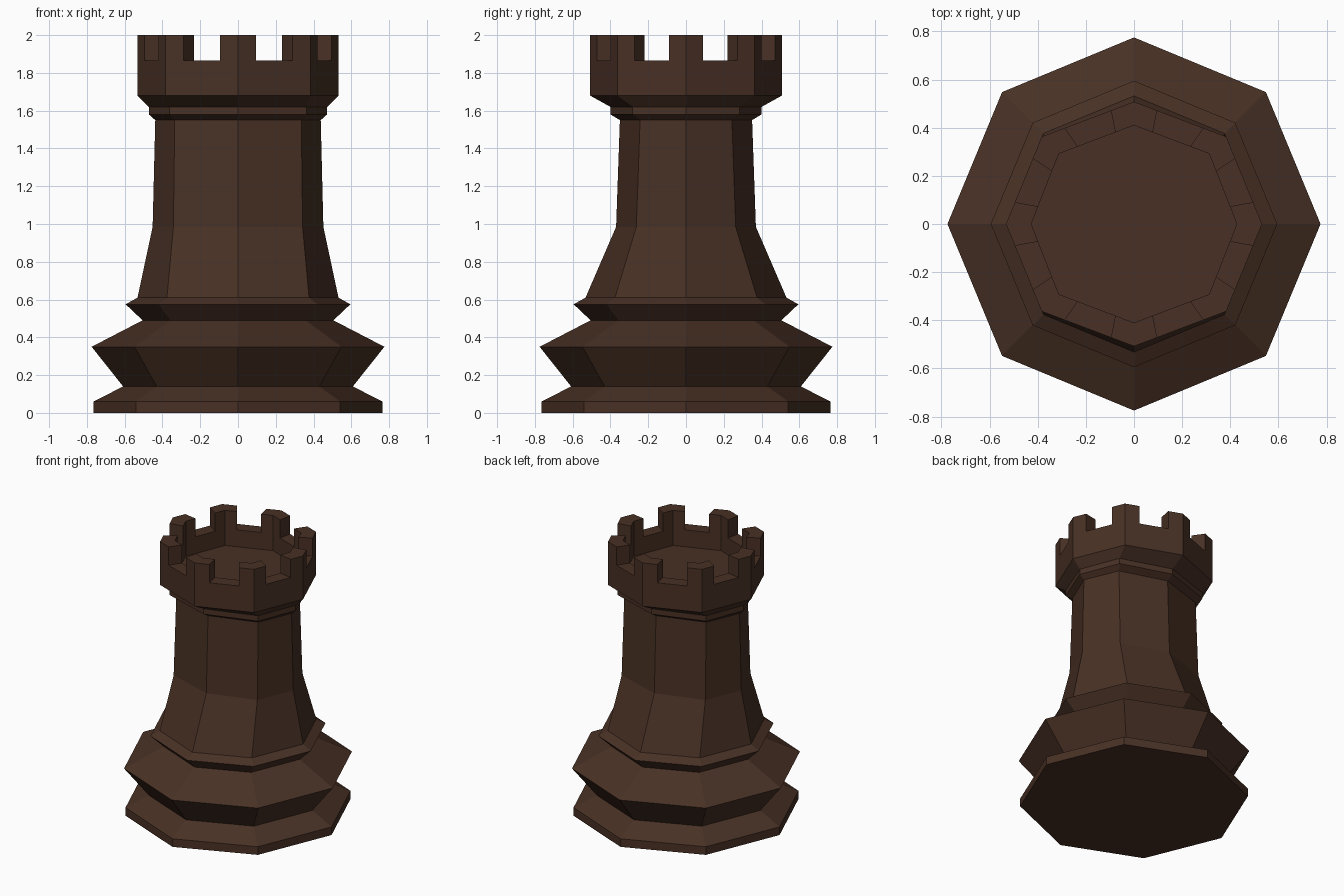
import bpy, bmesh
from mathutils import Vector

if "Cube" in bpy.data.objects:
    bpy.data.objects.remove(bpy.data.objects["Cube"])

wood = bpy.data.materials.new("dark brown wood")
wood.diffuse_color = (0.065, 0.03, 0.018, 1)
wood.use_nodes = True
wood.node_tree.nodes["Principled BSDF"].inputs["Base Color"].default_value = wood.diffuse_color


def octagon(z, x, y, dx=None, dy=None):
    """Eight corners: x and y tips, plus diagonal corners (dx, dy)."""
    dx = x * 0.7071 if dx is None else dx
    dy = y * 0.7071 if dy is None else dy
    return [Vector((px, py, z)) for px, py in (
        (x, 0), (dx, dy), (0, y), (-dx, dy),
        (-x, 0), (-dx, -dy), (0, -y), (dx, -dy))]


def battlement_ring(corners):
    """Split each side at its quarter points, giving 24 points."""
    pts = []
    for i, a in enumerate(corners):
        b = corners[(i + 1) % 8]
        pts += [a, a.lerp(b, 0.25), a.lerp(b, 0.75)]
    return pts


def bridge(bm, low, high, keep=lambda i: True):
    n = len(low)
    for i in range(n):
        if keep(i):
            j = (i + 1) % n
            bm.faces.new((low[i], low[j], high[j], high[i]))


def add_ring(bm, pts):
    return [bm.verts.new(p) for p in pts]


def finish(bm, name):
    mesh = bpy.data.meshes.new(name)
    bm.to_mesh(mesh)
    bm.free()
    mesh.materials.append(wood)
    bpy.context.collection.objects.link(bpy.data.objects.new(name, mesh))


def stack(name, profile, bottom=False):
    bm = bmesh.new()
    rings = [add_ring(bm, octagon(*row)) for row in profile]
    for low, high in zip(rings, rings[1:]):
        bridge(bm, low, high)
    if bottom:
        bm.faces.new(rings[0][::-1])
    finish(bm, name)


# Stepped base and foot mouldings
stack("base", [(0, .765, .765), (.06, .765, .765), (.14, .608, .608),
               (.35, .775, .775), (.49, .505, .505), (.575, .595, .595),
               (.61, .532, .532)], bottom=True)

# Tapered tower shaft, wider in x than in y
stack("shaft", [(.61, .532, .532), (.985, .452, .37, .342, .263),
                (1.55, .438, .35, .335, .243)])

# Collar flaring out to the crown
stack("collar", [(1.55, .438, .35, .335, .243), (1.58, .472, .40, .362, .282),
                 (1.62, .472, .40, .362, .282), (1.68, .532, .508, .383, .363)])

# Crown: wall, eight corner merlons and sunken floor
bm = bmesh.new()
outer = [add_ring(bm, battlement_ring(octagon(z, .532, .508, .383, .363)))
         for z in (1.68, 1.865, 2)]
inner = [add_ring(bm, battlement_ring(octagon(z, .427, .41, .312, .292)))
         for z in (1.74, 1.865, 2)]
is_gap = lambda i: i % 3 == 1
is_merlon = lambda i: i % 3 != 1
bridge(bm, outer[0], outer[1])
bridge(bm, outer[1], outer[2], is_merlon)
bridge(bm, inner[1], inner[0])
bridge(bm, inner[2], inner[1], is_merlon)
bridge(bm, outer[1], inner[1], is_gap)
bridge(bm, outer[2], inner[2], is_merlon)
for i in range(24):  # merlon cheeks
    if i % 3 == 1:
        bm.faces.new((outer[1][i], inner[1][i], inner[2][i], outer[2][i]))
    elif i % 3 == 2:
        bm.faces.new((outer[1][i], outer[2][i], inner[2][i], inner[1][i]))
bm.faces.new(inner[0])
for v in [v for v in bm.verts if not v.link_faces]:
    bm.verts.remove(v)
finish(bm, "crown")
